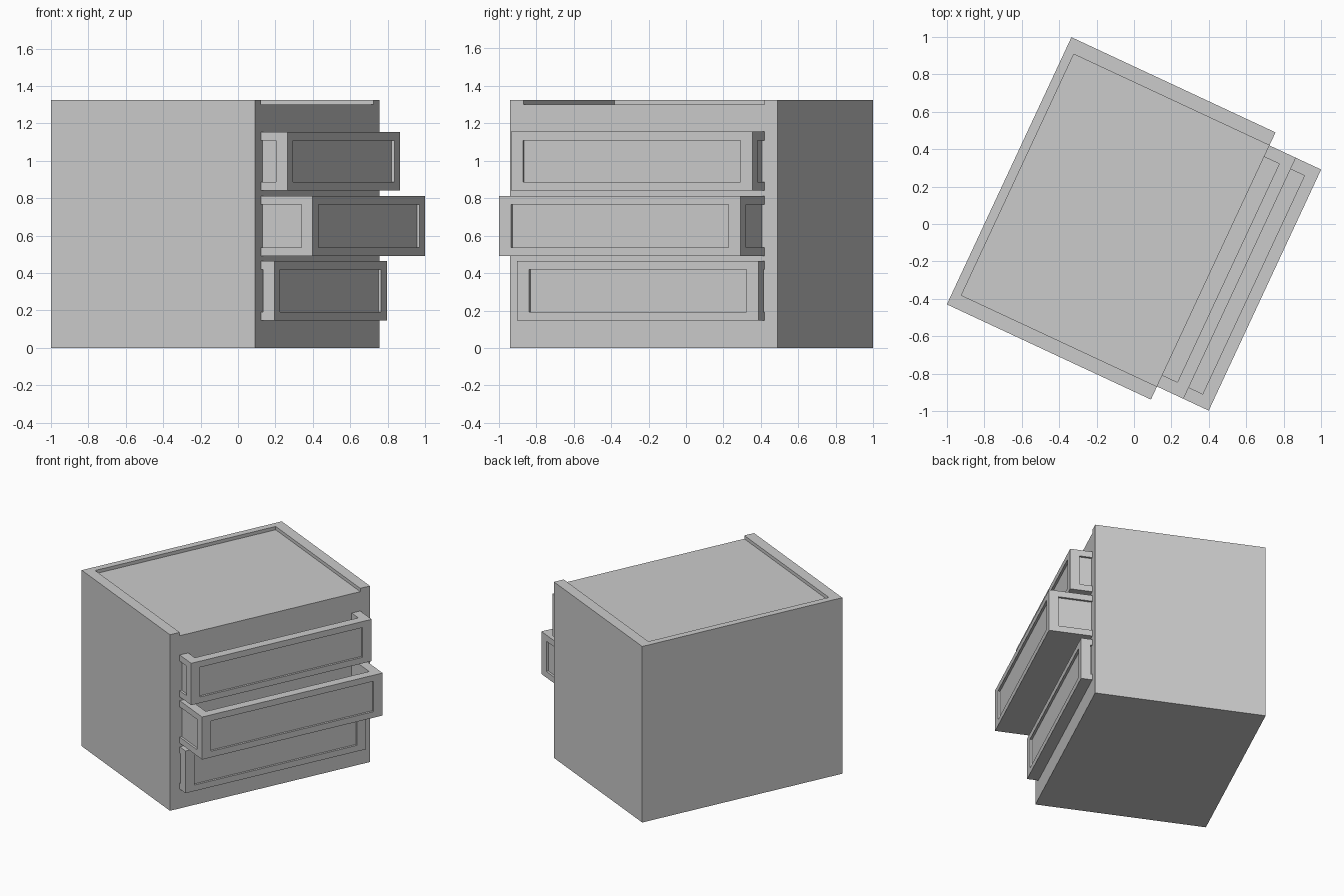
import bpy, bmesh
from math import radians
from mathutils import Matrix, Vector

if "Cube" in bpy.data.objects:
    bpy.data.objects.remove(bpy.data.objects["Cube"])

# Cabinet frame: local x points out of the drawer side, local y runs along its width
FRAME = Matrix.Translation((-0.122, 0.03, 0)) @ Matrix.Rotation(radians(-25), 4, 'Z')
FRONT, HALF_W, HEIGHT = 0.602, 0.788, 1.325
DRAWER_W = 0.711
WALL = 0.067


def box(name, lo, hi):
    lo, hi = Vector(lo), Vector(hi)
    bm = bmesh.new()
    bmesh.ops.create_cube(bm, size=1)
    for v in bm.verts:
        v.co = [(lo[i] + hi[i]) / 2 + v.co[i] * (hi[i] - lo[i]) for i in range(3)]
    mesh = bpy.data.meshes.new(name)
    bm.to_mesh(mesh)
    bm.free()
    ob = bpy.data.objects.new(name, mesh)
    bpy.context.collection.objects.link(ob)
    ob.matrix_world = FRAME
    return ob


def carve(ob, cuts):
    """Subtract every (lo, hi) box, bake the result and drop the cutters."""
    cutters = []
    for lo, hi in cuts:
        cutter = box("cutter", lo, hi)
        cutter.hide_render = True
        mod = ob.modifiers.new("cut", 'BOOLEAN')
        mod.operation, mod.solver, mod.object = 'DIFFERENCE', 'EXACT', cutter
        cutters.append(cutter)
    bpy.context.view_layer.update()
    deps = bpy.context.evaluated_depsgraph_get()
    baked = bpy.data.meshes.new_from_object(ob.evaluated_get(deps))
    ob.modifiers.clear()
    ob.data = baked
    baked.name = ob.name
    for cutter in cutters:
        bpy.data.objects.remove(cutter)


# Cabinet with a shallow top tray that is open towards the drawers
cabinet = box("cabinet_body", (-FRONT, -HALF_W, 0), (FRONT, HALF_W, HEIGHT))
carve(cabinet, [((-0.552, -DRAWER_W, 1.3), (FRONT + 0.1, DRAWER_W, HEIGHT + 0.1))])

# Drawers: pulled out by different amounts, hollow, with recessed panels
drawers = [("top_drawer", 0.840, 1.155, 0.758),
           ("middle_drawer", 0.491, 0.811, 0.907),
           ("bottom_drawer", 0.146, 0.464, 0.681)]
DEPTH, MARGIN = 0.016, 0.046
for name, z0, z1, x1 in drawers:
    w, back = DRAWER_W, FRONT - 0.01
    drawer = box(name, (back, -w, z0), (x1, w, z1))
    pz0, pz1 = z0 + MARGIN, z1 - MARGIN
    cuts = [((back - 0.1, -w + WALL, z0 + 0.06), (x1 - WALL, w - WALL, z1 + 0.1)),
            ((x1 - DEPTH, -w + 0.071, pz0), (x1 + 0.1, w - 0.071, pz1))]
    for s in (-1, 1):
        a, b = sorted((s * (w - DEPTH), s * (w + 0.1)))
        cuts.append(((back - 0.1, a, pz0), (x1 - WALL, b, pz1)))
    carve(drawer, cuts)
